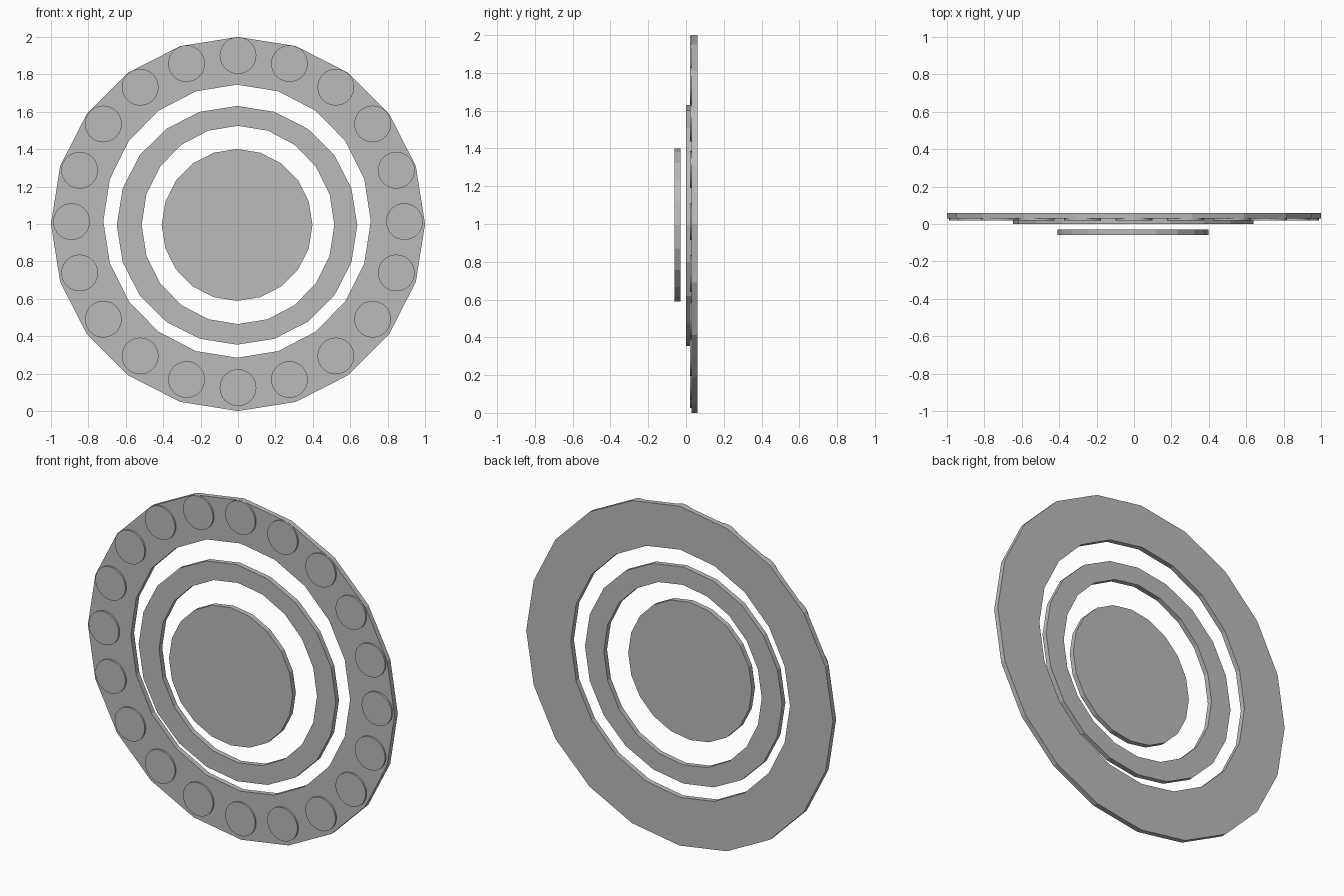
import bpy, bmesh
from math import sin, cos, tau

cube = bpy.data.objects.get("Cube")
if cube:
    bpy.data.objects.remove(cube)

grey = bpy.data.materials.new("plain grey")
grey.use_nodes = True
grey.diffuse_color = (0.5, 0.5, 0.5, 1)
grey.node_tree.nodes["Principled BSDF"].inputs["Base Color"].default_value = (0.5, 0.5, 0.5, 1)


def finish(name, bm):
    bmesh.ops.recalc_face_normals(bm, faces=bm.faces)
    mesh = bpy.data.meshes.new(name)
    bm.to_mesh(mesh)
    bm.free()
    mesh.materials.append(grey)
    obj = bpy.data.objects.new(name, mesh)
    bpy.context.collection.objects.link(obj)
    return obj


def loop(bm, x, z, rx, rz, y, sides):
    """Closed loop of vertices facing the front, first one at the top."""
    angles = [tau * i / sides for i in range(sides)]
    return [bm.verts.new((x + rx * sin(a), y, z + rz * cos(a))) for a in angles]


def bridge(bm, a, b):
    for i in range(len(a)):
        j = (i + 1) % len(a)
        bm.faces.new((a[i], a[j], b[j], b[i]))


def ring(name, outer, inner, front, back, sides=20):
    bm = bmesh.new()
    loops = [loop(bm, *shape, y, sides) for shape, y in
             ((outer, front), (outer, back), (inner, back), (inner, front))]
    for i in range(4):
        bridge(bm, loops[i], loops[(i + 1) % 4])
    return finish(name, bm)


def disc(name, shape, front, back, sides=20):
    bm = bmesh.new()
    a, b = (loop(bm, *shape, y, sides) for y in (front, back))
    bridge(bm, a, b)
    bm.faces.new(a)
    bm.faces.new(b)
    return finish(name, bm)


# Three concentric layers: x, z, x radius, z radius
ring("outer_ring", (0, 1.0, 1.0, 1.0), (-0.005, 1.015, 0.715, 0.73), 0.03, 0.06)
ring("middle_ring", (-0.005, 0.993, 0.643, 0.638), (0, 0.995, 0.515, 0.53), 0.0, 0.03)
disc("centre_disc", (-0.005, 0.995, 0.403, 0.406), -0.06, -0.03)

# Round studs set around the face of the outer ring
for i in range(20):
    a = tau * i / 20
    stud = disc(f"stud_{i + 1}", (0.89 * sin(a), 1.013 + 0.888 * cos(a), 0.098, 0.098),
                0.02, 0.035, 32)
    bpy.ops.object.select_all(action="DESELECT")
    stud.select_set(True)
    bpy.context.view_layer.objects.active = stud
    bpy.ops.object.shade_smooth_by_angle()
